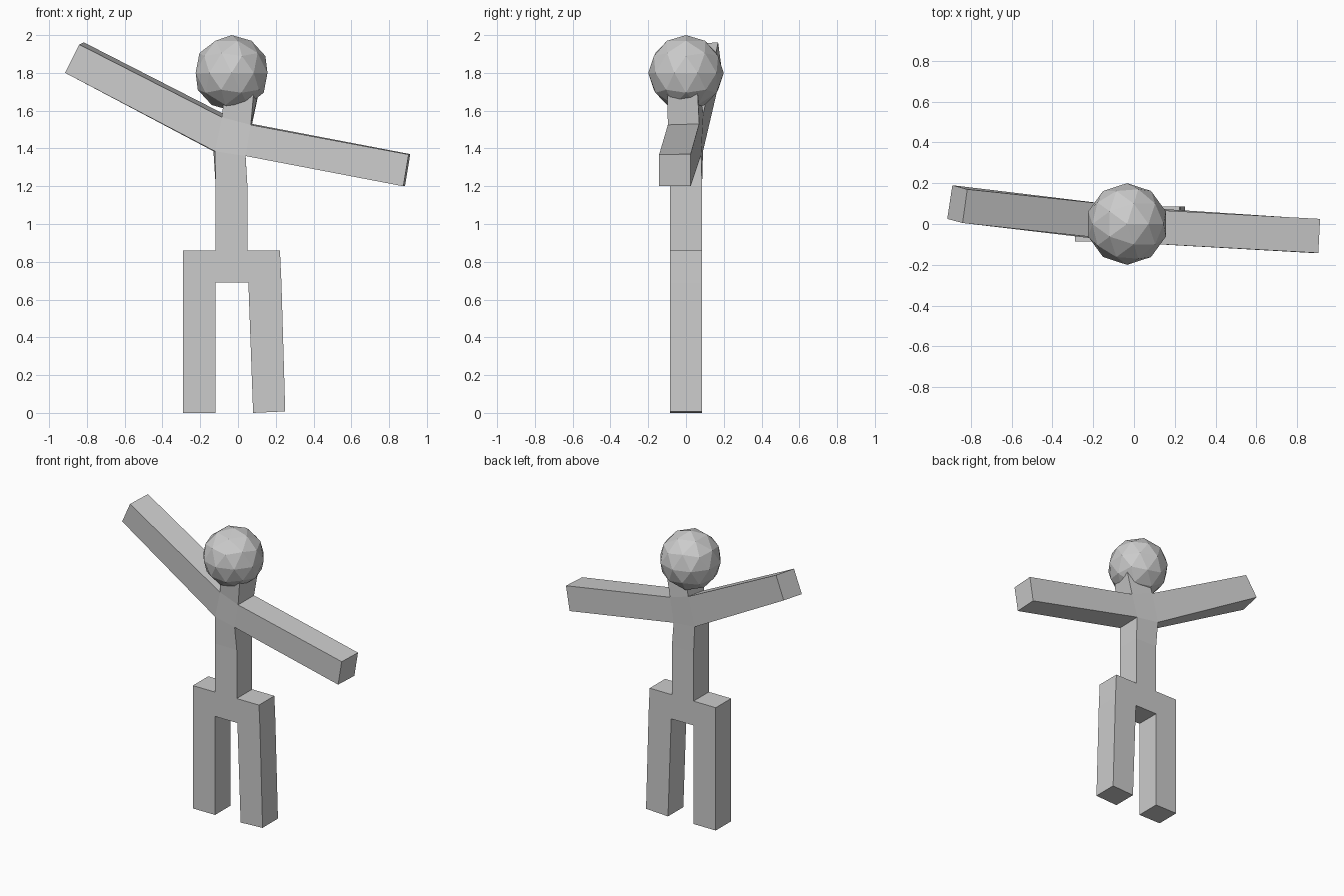
import bpy, bmesh

if "Cube" in bpy.data.objects:
    bpy.data.objects.remove(bpy.data.objects["Cube"])

bm = bmesh.new()


def ring(*pts):
    return [bm.verts.new(p) for p in pts]


def slab(x0, x1, z, y=0.085):
    # level ring: front-left, front-right, back-right, back-left
    return ring((x0, -y, z), (x1, -y, z), (x1, y, z), (x0, y, z))


def bridge(a, b, skip=()):
    for i in range(4):
        if i not in skip:
            j = (i + 1) % 4
            bm.faces.new((a[i], a[j], b[j], b[i]))


def side(low, top, f, b):
    # side opening of a block: front low, front top, back top, back low
    return [low[f], top[f], top[b], low[b]]


# pelvis and torso
hip_low, hip_top = slab(-0.118, 0.055, 0.69), slab(-0.118, 0.05, 0.86)
waist = slab(-0.118, 0.05, 1.2)
chest_low = ring((-0.122, -0.08, 1.385), (0.04, -0.095, 1.36),
                 (0.04, 0.08, 1.365), (-0.13, 0.09, 1.385))
chest_top = ring((-0.085, -0.077, 1.565), (0.068, -0.096, 1.525),
                 (0.075, 0.07, 1.53), (-0.08, 0.092, 1.585))
bridge(hip_low, hip_top, skip=(1, 3))
bridge(hip_top, waist)
bridge(waist, chest_low)
bridge(chest_low, chest_top, skip=(1, 3))
bm.faces.new(hip_low)

# neck, ending inside the head
neck_top = ring((-0.07, -0.1, 1.72), (0.085, -0.1, 1.72),
                (0.115, 0.06, 1.72), (-0.05, 0.07, 1.72))
bridge(chest_top, neck_top)
bm.faces.new(neck_top)

# arms
hands = (
    (0, 3, ((-0.915, 0.025, 1.80), (-0.84, 0.005, 1.95),
            (-0.817, 0.17, 1.962), (-0.89, 0.19, 1.812))),
    (1, 2, ((0.875, -0.142, 1.20), (0.903, -0.142, 1.368),
            (0.912, 0.025, 1.37), (0.884, 0.025, 1.20))),
)
for f, b, pts in hands:
    hand = ring(*pts)
    bridge(side(chest_low, chest_top, f, b), hand)
    bm.faces.new(hand)

# legs: hip block sideways, then down to the foot
legs = ((0, 3, -0.29, -0.29, (-0.118, -0.29), (0.0, 0.0)),
        (1, 2, 0.222, 0.23, (0.08, 0.25), (0.0, 0.008)))
for f, b, x_top, x_low, (xi, xo), (zi, zo) in legs:
    outer = ring((x_low, -0.085, 0.69), (x_top, -0.085, 0.86),
                 (x_top, 0.085, 0.86), (x_low, 0.085, 0.69))
    bridge(side(hip_low, hip_top, f, b), outer, skip=(3,))
    bm.faces.new(outer)
    foot = ring((xi, -0.085, zi), (xo, -0.085, zo),
                (xo, 0.085, zo), (xi, 0.085, zi))
    bridge([hip_low[f], outer[0], outer[3], hip_low[b]], foot)
    bm.faces.new(foot)

bmesh.ops.recalc_face_normals(bm, faces=bm.faces)
mesh = bpy.data.meshes.new("body")
bm.to_mesh(mesh)
bm.free()
bpy.context.collection.objects.link(bpy.data.objects.new("body", mesh))

# head
bpy.ops.mesh.primitive_ico_sphere_add(subdivisions=2, radius=0.2,
                                      location=(-0.034, 0, 1.8))
bpy.context.object.name = "head"
